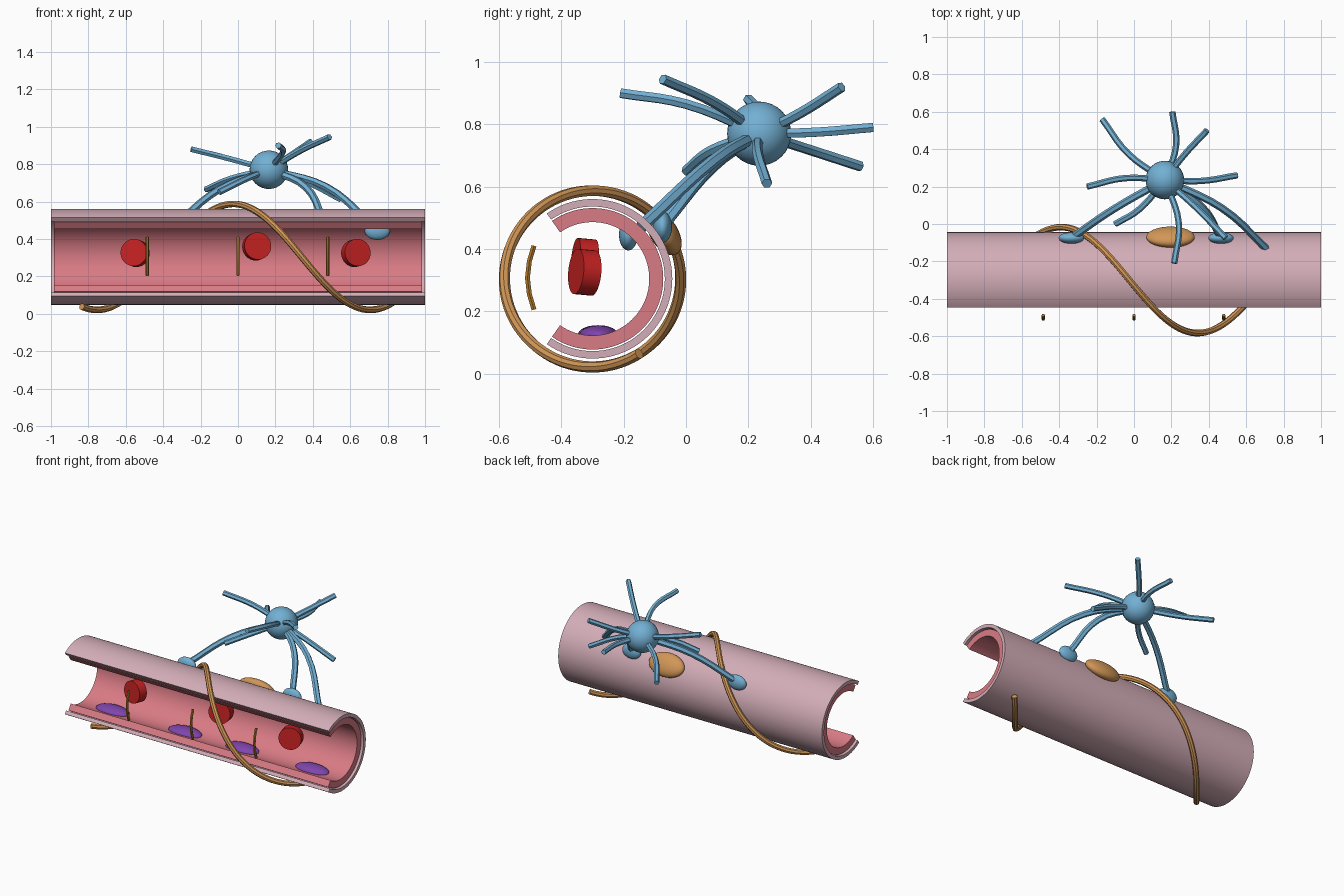
import bpy, bmesh, math
from mathutils import Vector

if "Cube" in bpy.data.objects:
    bpy.data.objects.remove(bpy.data.objects["Cube"], do_unlink=True)

CY, CZ = -0.30, 0.304          # vessel axis runs along x through here


def material(name, srgb):
    rgb = [c / 12.92 if c <= 0.04045 else ((c + 0.055) / 1.055) ** 2.4 for c in srgb]
    m = bpy.data.materials.new(name)
    m.use_nodes = True
    m.diffuse_color = (*rgb, 1)
    m.node_tree.nodes["Principled BSDF"].inputs["Base Color"].default_value = (*rgb, 1)
    return m


PINK = material("pale pink", (0.83, 0.68, 0.72))
ROSE = material("rose", (0.85, 0.48, 0.52))
BLUE = material("sky blue", (0.45, 0.69, 0.83))
TAN = material("tan", (0.82, 0.59, 0.34))
RED = material("blood red", (0.77, 0.13, 0.13))
PURPLE = material("purple", (0.50, 0.27, 0.68))
GOLD = material("dark gold", (0.70, 0.48, 0.16))


def finish(obj, name, mat, angle=30):
    obj.name = name
    obj.data.name = name
    obj.data.materials.clear()
    obj.data.materials.append(mat)
    bpy.ops.object.select_all(action="DESELECT")
    obj.select_set(True)
    bpy.context.view_layer.objects.active = obj
    bpy.ops.object.shade_smooth_by_angle(angle=math.radians(angle))
    return obj


def link_mesh(mesh, name, mat):
    obj = bpy.data.objects.new(name, mesh)
    bpy.context.collection.objects.link(obj)
    return finish(obj, name, mat)


def open_shell(name, r_out, r_in, half_len, mat, opening=125, steps=64):
    """Thick tube along x, cut open towards the front."""
    bm = bmesh.new()
    rings = []
    for i in range(steps + 1):
        a = math.radians(-opening + 2 * opening * i / steps)
        rings.append([bm.verts.new((x, CY + r * math.cos(a), CZ + r * math.sin(a)))
                      for x, r in ((-half_len, r_out), (half_len, r_out),
                                   (half_len, r_in), (-half_len, r_in))])
    for p, q in zip(rings, rings[1:]):
        for k in range(4):
            n = (k + 1) % 4
            bm.faces.new((p[k], p[n], q[n], q[k]))
    bm.faces.new(rings[0])
    bm.faces.new(rings[-1])
    bmesh.ops.recalc_face_normals(bm, faces=bm.faces)
    mesh = bpy.data.meshes.new(name)
    bm.to_mesh(mesh)
    bm.free()
    return link_mesh(mesh, name, mat)


def strand(name, points, radius, mat, smooth_path=True, sides=1):
    """Capped round strand through the points."""
    cu = bpy.data.curves.new(name + "_path", "CURVE")
    cu.dimensions = "3D"
    cu.bevel_depth = radius
    cu.bevel_resolution = sides
    cu.use_fill_caps = True
    cu.resolution_u = 5
    if smooth_path:
        sp = cu.splines.new("BEZIER")
        sp.bezier_points.add(len(points) - 1)
        for bp, p in zip(sp.bezier_points, points):
            bp.co = p
            bp.handle_left_type = bp.handle_right_type = "AUTO"
    else:
        sp = cu.splines.new("POLY")
        sp.points.add(len(points) - 1)
        for pt, p in zip(sp.points, points):
            pt.co = (*p, 1)
    tmp = bpy.data.objects.new(name + "_path", cu)
    bpy.context.collection.objects.link(tmp)
    dg = bpy.context.evaluated_depsgraph_get()
    mesh = bpy.data.meshes.new_from_object(tmp.evaluated_get(dg))
    bpy.data.objects.remove(tmp, do_unlink=True)
    bpy.data.curves.remove(cu)
    return link_mesh(mesh, name, mat)


def ellipsoid(name, loc, radii, mat, tilt=0):
    bpy.ops.mesh.primitive_uv_sphere_add(segments=32, ring_count=16, location=loc,
                                         rotation=(math.radians(tilt), 0, 0))
    obj = bpy.context.object
    obj.scale = radii
    return finish(obj, name, mat)


# Vessel wall: outer sleeve and inner lining
open_shell("outer_sleeve", 0.256, 0.232, 1.0, PINK)
open_shell("inner_lining", 0.227, 0.182, 0.985, ROSE)

# Strand winding round the vessel, with its cell body
winding = []
for i in range(97):
    x = -0.835 + 1.67 * i / 96
    a = math.radians(96 + 246.6 * x)
    winding.append((x, CY + 0.283 * math.cos(a), CZ + 0.283 * math.sin(a)))
strand("winding_strand", winding, 0.018, TAN, smooth_path=False, sides=2)
ellipsoid("wrapping_cell_body", (0.195, -0.07, 0.45), (0.13, 0.045, 0.078), TAN, tilt=32)

# Flattened nuclei lying on the floor of the lining
for i, (x, y) in enumerate(((-0.75, -0.285), (-0.2, -0.285), (0.23, -0.28), (0.76, -0.28))):
    ellipsoid(f"lining_nucleus_{i + 1}", (x, y, 0.123), (0.12, 0.063, 0.032), PURPLE)

# Disc-shaped cells floating inside
for i, (x, z, yaw) in enumerate(((-0.55, 0.325, -14), (0.10, 0.36, 12), (0.63, 0.325, 20))):
    bpy.ops.mesh.primitive_cylinder_add(vertices=32, radius=0.073, depth=0.06,
                                        location=(x, -0.325, z),
                                        rotation=(math.radians(85), 0, math.radians(yaw)))
    finish(bpy.context.object, f"red_disc_{i + 1}", RED)

# Bent rods across the opening
for i, x in enumerate((-0.485, 0.0, 0.48)):
    strand(f"bent_rod_{i + 1}", [(x, -0.488, 0.41), (x, -0.503, 0.36), (x, -0.509, 0.307),
                                 (x, -0.503, 0.255), (x, -0.488, 0.205)],
           0.009, GOLD, smooth_path=False)

# Star-shaped cell: body, free arms (middle, tip) and arms ending in feet
SOMA = Vector((0.165, 0.235, 0.77))
ellipsoid("star_cell_body", SOMA, (0.103, 0.103, 0.103), BLUE)

free_arms = [
    ((-0.03, 0.375, 0.725), (-0.17, 0.56, 0.665)),
    ((0.225, 0.42, 0.775), (0.205, 0.60, 0.79)),
    ((0.265, 0.365, 0.835), (0.39, 0.50, 0.92)),
    ((0.355, 0.23, 0.71), (0.55, 0.26, 0.61)),
    ((-0.05, 0.245, 0.83), (-0.25, 0.20, 0.88)),
    ((0.03, 0.08, 0.715), (-0.10, 0.0, 0.65)),
    ((0.24, 0.0, 0.865), (0.215, -0.21, 0.90)),
    ((0.33, 0.09, 0.87), (0.49, -0.075, 0.945)),
]
for i, (mid, tip) in enumerate(free_arms):
    strand(f"free_arm_{i + 1}", [SOMA, mid, tip], 0.017, BLUE)

foot_arms = [
    ((-0.10, 0.085, 0.665), (-0.335, -0.075, 0.475), (-0.335, -0.075, 0.47)),
    ((0.365, 0.09, 0.675), (0.465, -0.075, 0.475), (0.465, -0.075, 0.47)),
    ((0.47, 0.085, 0.68), (0.72, -0.145, 0.47), (0.745, -0.185, 0.445)),
]
for i, (mid, tip, foot) in enumerate(foot_arms):
    strand(f"foot_arm_{i + 1}", [SOMA, mid, tip], 0.02, BLUE)
    ellipsoid(f"arm_foot_{i + 1}", foot, (0.068, 0.03, 0.05), BLUE)
